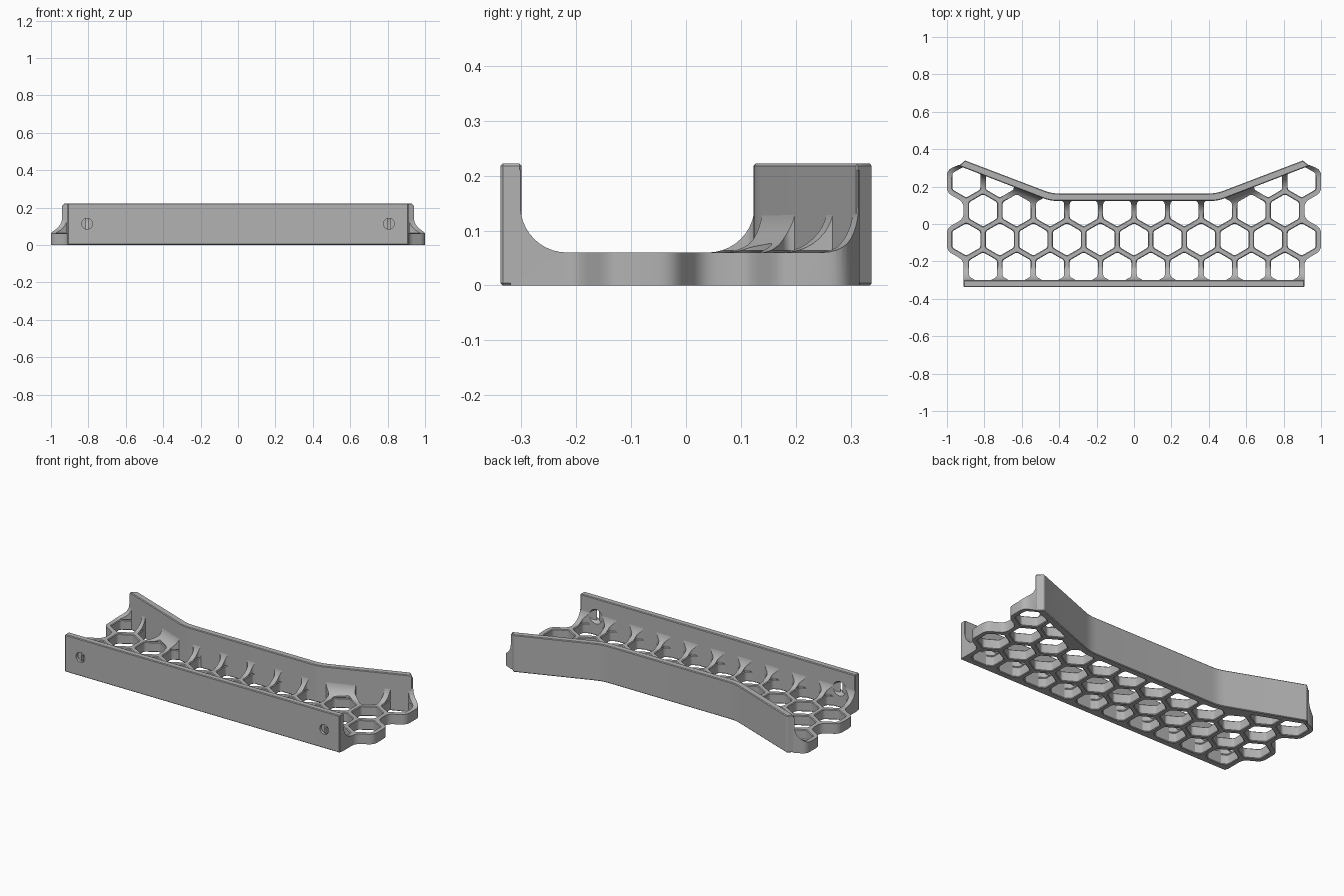
import bpy, bmesh, math
from mathutils import Vector

if "Cube" in bpy.data.objects:
    bpy.data.objects.remove(bpy.data.objects["Cube"], do_unlink=True)

PITCH = 0.1793                 # honeycomb cell spacing
SIDE = PITCH / math.sqrt(3)
HALF = 0.0145                  # half the strut thickness
ROW = 1.5 * SIDE
ROW_A = -0.0825                # row of cells whose ends bulge at the sides
ROW_B = ROW_A + 2 * ROW
FLOOR, TOP = 0.06, 0.222
FRONT_IN, FRONT_OUT = -0.30, -0.338
BACK_IN, BACK_OUT = 0.123, 0.163
SLOPE = 0.384
BEND = 0.447

grey = bpy.data.materials.new("mid grey")
grey.use_nodes = True
grey.diffuse_color = (0.45, 0.45, 0.45, 1)
grey.node_tree.nodes["Principled BSDF"].inputs["Base Color"].default_value = grey.diffuse_color


def make(name, bm):
    bmesh.ops.recalc_face_normals(bm, faces=bm.faces)
    mesh = bpy.data.meshes.new(name)
    bm.to_mesh(mesh)
    bm.free()
    mesh.materials.append(grey)
    obj = bpy.data.objects.new(name, mesh)
    bpy.context.collection.objects.link(obj)
    return obj


def loft(bm, rings):
    """Closed solid through rings of equal point count."""
    rows = [[bm.verts.new(p) for p in ring] for ring in rings]
    n = len(rows[0])
    for a, b in zip(rows, rows[1:]):
        for i in range(n):
            j = (i + 1) % n
            bm.faces.new((a[i], a[j], b[j], b[i]))
    bm.faces.new(rows[0][::-1])
    bm.faces.new(rows[-1])


def prism(name, outline, z0, z1):
    bm = bmesh.new()
    loft(bm, [[(x, y, z) for x, y in outline] for z in (z0, z1)])
    return make(name, bm)


def fillet(points, cut, closed=False, steps=4):
    """Round the corners of a path."""
    pts = [Vector(p) for p in points]
    out = []
    for i, p in enumerate(pts):
        if not closed and i in (0, len(pts) - 1):
            out.append(p)
            continue
        a, b = pts[i - 1] - p, pts[(i + 1) % len(pts)] - p
        a = p + a.normalized() * min(cut, a.length * 0.45)
        b = p + b.normalized() * min(cut, b.length * 0.45)
        for k in range(steps + 1):
            t = k / steps
            out.append(a * (1 - t) ** 2 + p * 2 * t * (1 - t) + b * t * t)
    return out


def offset(points, dist):
    """Shift a path to its right with mitred corners."""
    pts = [Vector(p) for p in points]
    normals = [Vector(((b - a).y, (a - b).x)).normalized() for a, b in zip(pts, pts[1:])]
    out = []
    for i, p in enumerate(pts):
        m, n = normals[max(i - 1, 0)], normals[min(i, len(normals) - 1)]
        out.append(p + (m + n) / (1 + m.dot(n)) * dist)
    return out


def mirrored(right_side):
    """Close a right-hand path with its mirror image."""
    return [tuple(p) for p in right_side] + [(-p[0], p[1]) for p in reversed(right_side)]


def apply(obj, kind, **settings):
    mod = obj.modifiers.new(kind.lower(), kind)
    for key, value in settings.items():
        setattr(mod, key, value)
    bpy.ops.object.select_all(action='DESELECT')
    bpy.context.view_layer.objects.active = obj
    obj.select_set(True)
    bpy.ops.object.modifier_apply(modifier=mod.name)


def cut(obj, cutter):
    apply(obj, 'BOOLEAN', operation='DIFFERENCE', solver='EXACT', object=cutter)
    bpy.data.objects.remove(cutter, do_unlink=True)


def chamfer(obj):
    apply(obj, 'BEVEL', width=0.004, segments=1, limit_method='ANGLE', angle_limit=math.radians(40))


# Tray blank: zigzag sides following the outer cells, back edge inside the wall
X5, X55 = 5 * PITCH, 5.5 * PITCH
side = [(X5, -0.32)]
for y in (ROW_A, ROW_B):
    side += [(X5, y - SIDE), (X55, y - SIDE / 2), (X55, y + SIDE / 2), (X5, y + SIDE)]
side = offset(side, HALF)[:-1] + [Vector((0.937, 0.316))]
side = fillet(side, 0.03)
mid = (BACK_IN + BACK_OUT) / 2
tray = prism("honeycomb_tray", mirrored(side + [(0.91, 0.316), (0.443, mid)]), 0, 0.21)

# Room above the floor, with a concave fillet towards both walls
RADIUS = 0.085
arc = [(RADIUS * (1 - math.sin(a)) - 0.002, FLOOR + RADIUS * (1 - math.cos(a)))
       for a in (math.pi / 2 * k / 10 for k in range(11))]
arc.append((-0.002, 0.3))
tan_half = math.tan(math.atan(SLOPE) / 2)
stretch = math.sqrt(1 + SLOPE ** 2)
rings = []
for sign, end in ((-1, True), (-1, False), (1, False), (1, True)):
    ring = []
    for d, z in reversed(arc):
        ring.append((sign * (1.2 if end else BEND), FRONT_IN + d, z))
    for d, z in arc:
        if end:
            ring.append((sign * 1.2, BACK_IN + SLOPE * (1.2 - BEND) - d * stretch, z))
        else:
            ring.append((sign * (BEND + d * tan_half), BACK_IN - d, z))
    rings.append(ring)
bm = bmesh.new()
loft(bm, rings)
cut(tray, make("room_cutter", bm))

# Hexagonal holes with chamfered rims
levels = ((-0.02, 1), (0, 1), (0.004, 0), (FLOOR - 0.004, 0), (FLOOR, 1), (FLOOR + 0.004, 0), (0.3, 0))
bm = bmesh.new()
for row in range(4):
    y = ROW_A + (row - 1) * ROW
    for i in range(-5, 6):
        x = i * PITCH if row % 2 else (i + 0.5) * PITCH
        if (row % 2 == 0 and i == 5) or (row % 2 == 0 and i == -5 and x < -4.6 * PITCH):
            continue
        if row == 3 and abs(i) < 4:
            continue
        hole = []
        for z, flare in levels:
            r = SIDE - (HALF - 0.004 * flare) / math.cos(math.pi / 6)
            corners = [(x + r * math.sin(k * math.pi / 3), y + r * math.cos(k * math.pi / 3)) for k in range(6)]
            hole.append([(p.x, p.y, z) for p in fillet(corners, 0.012, closed=True, steps=3)])
        loft(bm, hole)
cut(tray, make("hole_cutter", bm))

# Straight front wall with two countersunk screw holes
WIDE = X5 + HALF
front = prism("front_wall", [(-WIDE, FRONT_OUT), (WIDE, FRONT_OUT), (WIDE, FRONT_IN), (-WIDE, FRONT_IN)], 0, TOP)
chamfer(front)
bm = bmesh.new()
for sign in (-1, 1):
    steps = ((-0.36, 0.029), (-0.322, 0.029), (FRONT_IN, 0.043), (-0.28, 0.043))
    loft(bm, [[(sign * 4.5 * PITCH + r * math.cos(a), y, 0.113 + r * math.sin(a))
               for a in (2 * math.pi * k / 24 for k in range(24))] for y, r in steps])
cut(front, make("screw_hole_cutter", bm))

# Back wall with angled wings
outer = fillet([(0, BACK_OUT), (0.44, BACK_OUT), (0.904, 0.34)], 0.04)
inner = fillet([(0.936, 0.311), (BEND, BACK_IN), (0, BACK_IN)], 0.04)
right = outer[1:] + inner[:-1]
left = [Vector((-p.x, p.y)) for p in reversed(right)]
n = len(inner) - 1
back = prism("back_wall", [tuple(p) for p in right + left], 0, TOP)
chamfer(back)

for obj in (tray, front, back):
    bpy.ops.object.select_all(action='DESELECT')
    bpy.context.view_layer.objects.active = obj
    obj.select_set(True)
    bpy.ops.object.shade_smooth_by_angle(angle=math.radians(28))
